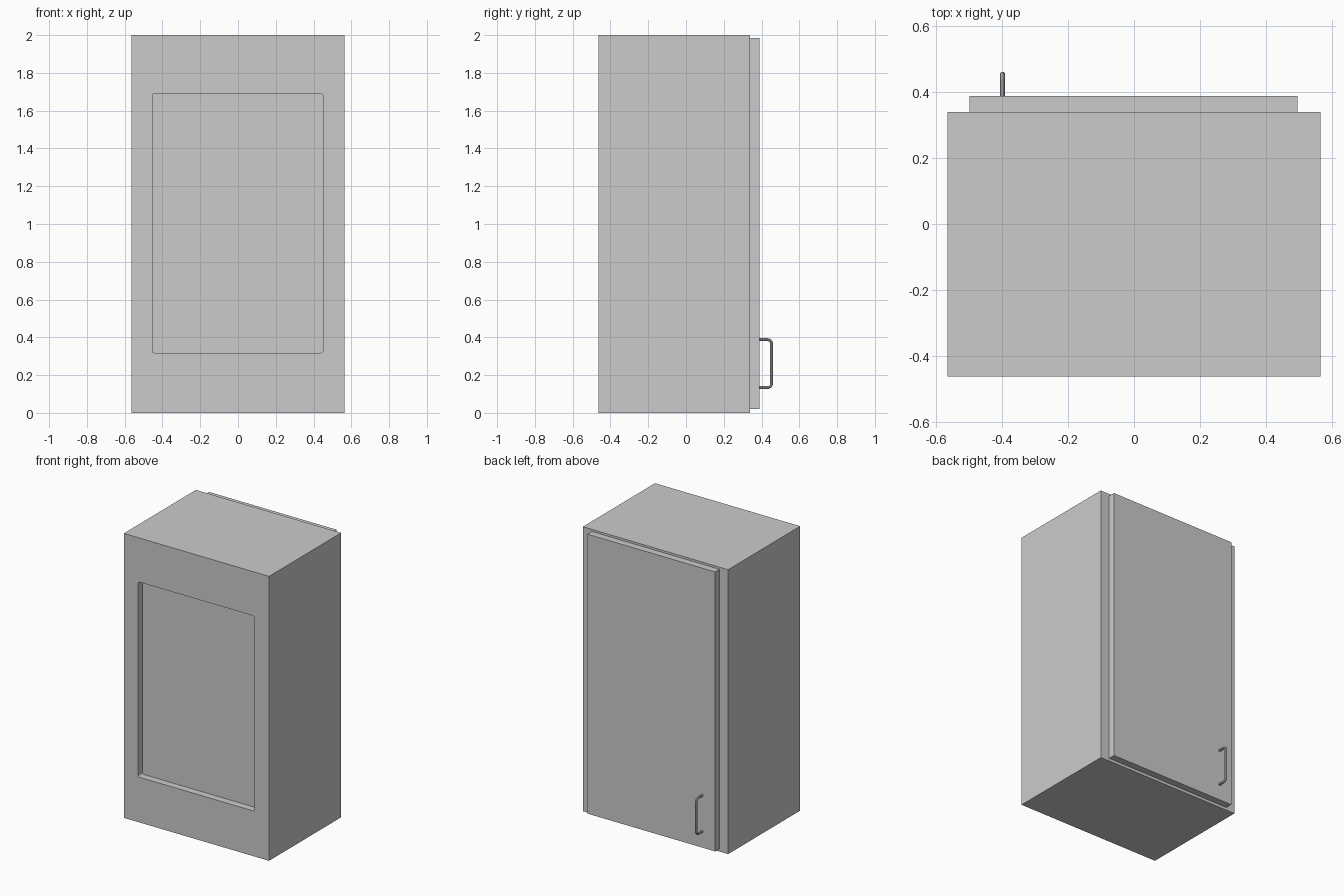
import bpy
import bmesh
from mathutils import Vector

default = bpy.data.objects.get("Cube")
if default:
    bpy.data.objects.remove(default, do_unlink=True)


def make_material(name, rgb):
    mat = bpy.data.materials.new(name)
    mat.use_nodes = True
    colour = (*rgb, 1.0)
    mat.diffuse_color = colour
    mat.node_tree.nodes["Principled BSDF"].inputs["Base Color"].default_value = colour
    return mat


def box(name, low, high, mat):
    """Axis-aligned box between two corners."""
    low, high = Vector(low), Vector(high)
    bm = bmesh.new()
    bmesh.ops.create_cube(bm, size=1)
    bmesh.ops.scale(bm, vec=high - low, verts=bm.verts)
    bmesh.ops.translate(bm, vec=(low + high) / 2, verts=bm.verts)
    mesh = bpy.data.meshes.new(name)
    bm.to_mesh(mesh)
    bm.free()
    mesh.materials.append(mat)
    obj = bpy.data.objects.new(name, mesh)
    bpy.context.collection.objects.link(obj)
    return obj


def round_edges(obj, axis, radius):
    """Round the edges that run along one axis."""
    bm = bmesh.new()
    bm.from_mesh(obj.data)
    edges = [e for e in bm.edges
             if abs((e.verts[0].co - e.verts[1].co).normalized()[axis]) > 0.9]
    bmesh.ops.bevel(bm, geom=edges, offset=radius, segments=4,
                    profile=0.5, affect='EDGES')
    bm.to_mesh(obj.data)
    bm.free()


grey = make_material("light grey", (0.6, 0.6, 0.6))

# Cabinet body with a shallow round-cornered recess in the front
body = box("cabinet_body", (-0.565, -0.462, 0), (0.565, 0.339, 2), grey)
cutter = box("recess_cutter", (-0.453, -0.6, 0.318), (0.45, -0.412, 1.69), grey)
round_edges(cutter, 1, 0.012)
cutter.hide_render = True
cutter.hide_viewport = True
cut = body.modifiers.new("front_recess", 'BOOLEAN')
cut.operation = 'DIFFERENCE'
cut.solver = 'EXACT'
cut.object = cutter

# Overlay door on the back
box("door", (-0.498, 0.339, 0.02), (0.495, 0.388, 1.985), grey)

# Bent rod handle, with short diagonal-free bends at both corners
x, root, grip, bend = -0.398, 0.385, 0.453, 0.022
low, high = 0.134, 0.388
curve = bpy.data.curves.new("door_handle", 'CURVE')
curve.dimensions = '3D'
curve.bevel_depth = 0.008
curve.bevel_resolution = 3
curve.resolution_u = 6
curve.use_fill_caps = True
spline = curve.splines.new('BEZIER')
path = [(root, low), (grip - bend, low), (grip, low + bend),
        (grip, high - bend), (grip - bend, high), (root, high)]
spline.bezier_points.add(len(path) - 1)
for point, (y, z) in zip(spline.bezier_points, path):
    point.co = (x, y, z)
    point.handle_left_type = point.handle_right_type = 'VECTOR'

# Arc handles round off the two bends
k = bend * 0.55
for i, side, step in ((1, "right", (0, k, 0)), (2, "left", (0, 0, -k)),
                      (3, "right", (0, 0, k)), (4, "left", (0, k, 0))):
    point = spline.bezier_points[i]
    point.handle_left_type = point.handle_right_type = 'FREE'
    arm = Vector(step)
    straight = point.co - arm
    if side == "right":
        point.handle_right, point.handle_left = point.co + arm, straight
    else:
        point.handle_left, point.handle_right = point.co + arm, straight
curve.materials.append(grey)
handle = bpy.data.objects.new("door_handle", curve)
bpy.context.collection.objects.link(handle)

# Turn the rod into a smooth mesh
bpy.ops.object.select_all(action='DESELECT')
handle.select_set(True)
bpy.context.view_layer.objects.active = handle
bpy.ops.object.convert(target='MESH')
bpy.ops.object.shade_smooth_by_angle()
